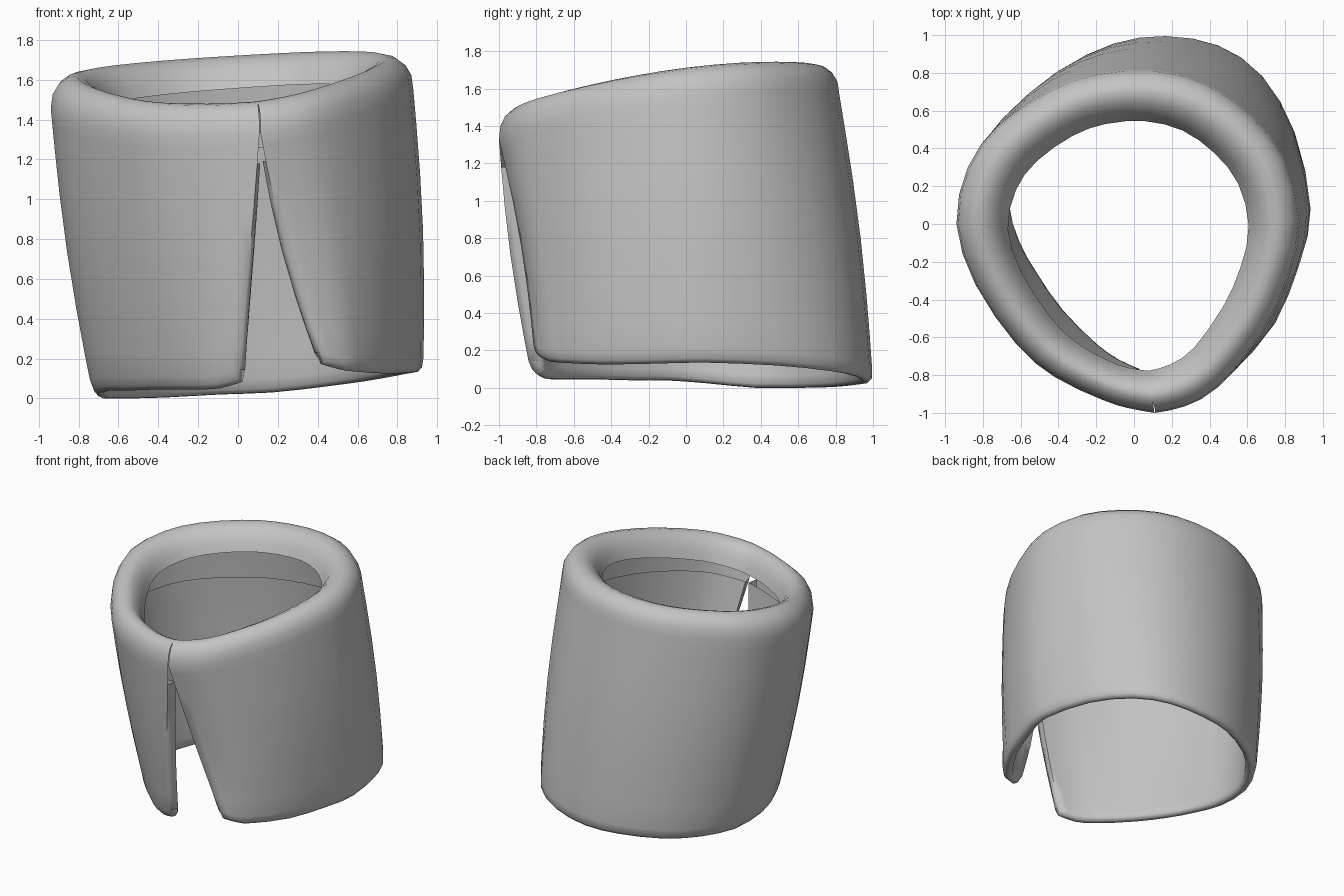
import bpy, bmesh, math
from mathutils import Vector

if "Cube" in bpy.data.objects:
    bpy.data.objects.remove(bpy.data.objects["Cube"])

# Outlines from the left slit edge, round the back, to the right slit edge
TOP = [(.108, -1), (-.03, -.975), (-.17, -.93), (-.42, -.81), (-.62, -.64), (-.84, -.32), (-.94, 0),
       (-.88, .3), (-.72, .52), (-.45, .71), (-.2, .8), (.1, .82), (.38, .75), (.62, .58),
       (.8, .35), (.88, .03), (.82, -.28), (.68, -.58), (.45, -.86), (.27, -.965), (.113, -1)]
HEM = [(0, -.83, .08), (-.11, -.78, .05), (-.24, -.69, .045), (-.43, -.5, .045), (-.57, -.3, .04),
       (-.67, -.12, .04), (-.73, .1, .025), (-.7, .38, 0), (-.58, .62, 0), (-.38, .82, .005),
       (-.1, .96, .02), (.17, 1, .03), (.45, .95, .06), (.68, .79, .09), (.85, .49, .12),
       (.93, .1, .135), (.88, -.15, .13), (.77, -.45, .125), (.61, -.69, .135), (.53, -.76, .145),
       (.44, -.81, .17)]
CENTRE = Vector((-.03, -.1))
THICK = .075


def smooth(pts, sub=2):
    """Catmull-Rom curve through the points."""
    p = [Vector(q) for q in pts]
    p = [2 * p[0] - p[1]] + p + [2 * p[-1] - p[-2]]
    out = []
    for i in range(1, len(p) - 2):
        a, b, c, d = p[i - 1:i + 3]
        for k in range(sub):
            t = k / sub
            out.append(.5 * (2 * b + (c - a) * t + (2 * a - 5 * b + 4 * c - d) * t * t
                             + (3 * b - a - 3 * c + d) * t ** 3))
    return out + [p[-2]]


def inward(pts):
    """Inward unit normals of an open outline."""
    n, res = len(pts), []
    for i in range(n):
        t = (pts[min(i + 1, n - 1)] - pts[max(i - 1, 0)]).normalized()
        res.append(Vector((t.y, -t.x)))
    return res


top, hem3 = smooth(TOP), smooth(HEM)
hem = [p.to_2d() for p in hem3]
low = [max(0, p.z) for p in hem3]
N = len(top)
top_n, hem_n = inward(top), inward(hem)
crest = [1.665 + .051 * p.x + .11 * p.y - .05 * p.y ** 2
         - .05 * max(0, -p.y) * max(0, .5 - p.x) for p in top]

bm = bmesh.new()


def wall_row(t0, inset, dz=0, lining=False):
    """Ring of the wall at height fraction t0, set inward."""
    row = []
    for i in range(N):
        t = t0 * (.95 - .05 * top[i].y) if lining else t0
        p = hem[i].lerp(top[i], t)
        n = hem_n[i].lerp(top_n[i], t).normalized()
        belly = math.sin(math.pi * t)
        right = max(0, i - N + 7) / 6      # right flap curves in along the slit
        left = max(0, 4 - i) / 4
        p = p + n * (inset - .024 * belly * (1 - right))
        p += Vector((-.035 * right + .01 * left, .025 * right)) * belly
        z = low[i] + (crest[i] - .16 - low[i]) * t + dz
        row.append(bm.verts.new((p.x, p.y, z)))
    return row


def rim_row(inset, dz):
    """Ring of the rolled rim, drawn in toward the centre."""
    row = []
    for i in range(N):
        r = top[i] - CENTRE
        width = .3 - .055 * max(0, -r.normalized().y) ** 4
        p = top[i] - r * width * inset / .28
        if inset > .08 and i in (0, N - 1):
            p.x = .11 - .14 * .245 * inset / .28   # seam closes on the crest
        row.append(bm.verts.new((p.x, p.y, crest[i] + dz)))
    return row


# Inner lining, rounded hem, outer wall, then the rolled rim and its lip
LEVELS = (.05, .15, .3, .5, .7, .88)
lining = [wall_row(t, THICK, 0, True) for t in LEVELS]
turn = [wall_row(0, THICK - .006, .022), wall_row(0, THICK * .7, .003),
        wall_row(0, THICK * .35, 0), wall_row(0, .006, .022)]
outer = [wall_row(t, 0) for t in LEVELS + (.95, 1)]
rim = [rim_row(a, b) for a, b in ((.01, -.09), (.04, -.04), (.085, -.008), (.13, 0), (.18, -.02),
                                  (.225, -.06), (.255, -.11), (.28, -.165))]
rows = lining[::-1] + turn + outer + rim
for a, b in zip(rows, rows[1:]):
    for i in range(N - 1):
        bm.faces.new((a[i], b[i], b[i + 1], a[i + 1]))

# Rounded slit edges joining the wall to its lining
for e, nb in ((0, 1), (N - 1, N - 2)):
    prev = None
    for j, row in enumerate(lining):
        o, c = outer[j][e], row[e]
        push = (o.co - outer[j][nb].co).normalized() * .018 * (1 - j / 5)
        cur = (o, bm.verts.new((o.co + c.co) / 2 + push), c)
        if prev:
            for k in (0, 1):
                bm.faces.new((prev[k], prev[k + 1], cur[k + 1], cur[k]))
        else:
            # corner cap at the foot of the slit
            foot = list(cur) + [r[e] for r in turn]
            for k in range(1, len(foot) - 1):
                bm.faces.new((foot[0], foot[k], foot[k + 1]))
        prev = cur

# Weld the rim closed above the slit
bmesh.ops.remove_doubles(bm, verts=bm.verts[:], dist=.001)
bmesh.ops.recalc_face_normals(bm, faces=bm.faces[:])

mesh = bpy.data.meshes.new("cuff")
bm.to_mesh(mesh)
bm.free()
cuff = bpy.data.objects.new("cuff", mesh)
bpy.context.collection.objects.link(cuff)

grey = bpy.data.materials.new("plain_grey")
grey.diffuse_color = (.55, .55, .55, 1)
grey.use_nodes = True
grey.node_tree.nodes["Principled BSDF"].inputs["Base Color"].default_value = grey.diffuse_color
mesh.materials.append(grey)

bpy.context.view_layer.objects.active = cuff
cuff.select_set(True)
bpy.ops.object.shade_smooth_by_angle(angle=math.radians(75))
